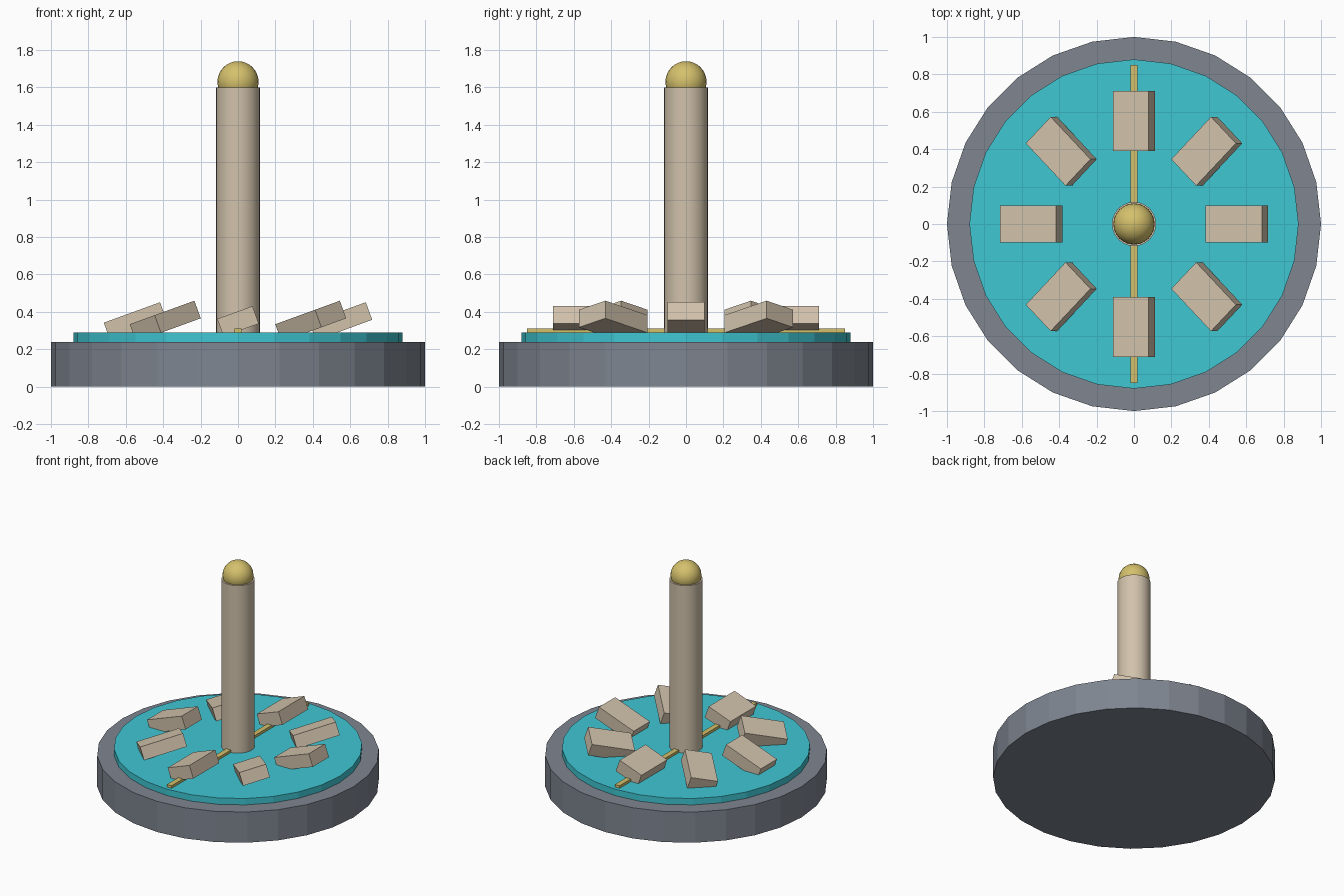
import bpy
from math import radians, sin, cos, tau
from mathutils import Matrix

cube = bpy.data.objects.get("Cube")
if cube:
    bpy.data.objects.remove(cube, do_unlink=True)


def make_material(name, rgb):
    mat = bpy.data.materials.new(name)
    mat.use_nodes = True
    color = (*rgb, 1)
    mat.diffuse_color = color
    mat.node_tree.nodes["Principled BSDF"].inputs["Base Color"].default_value = color
    return mat


grey = make_material("slate grey", (0.21, 0.235, 0.28))
teal = make_material("turquoise", (0.05, 0.57, 0.65))
stone = make_material("sandstone", (0.64, 0.54, 0.41))
gold = make_material("gold", (0.66, 0.53, 0.15))


def finish(name, mat, smooth=False):
    obj = bpy.context.object
    obj.name = name
    obj.data.materials.append(mat)
    if smooth:
        bpy.ops.object.shade_smooth_by_angle(angle=radians(30))
    return obj


def cylinder(name, mat, radius, bottom, top, sides, smooth=False):
    bpy.ops.mesh.primitive_cylinder_add(
        vertices=sides, radius=radius, depth=top - bottom,
        location=(0, 0, (top + bottom) / 2))
    return finish(name, mat, smooth)


def box(name, mat, size, matrix):
    bpy.ops.mesh.primitive_cube_add(size=1)
    obj = finish(name, mat)
    obj.data.transform(Matrix.Diagonal((*size, 1)))
    obj.matrix_world = matrix
    return obj


# Round base with a raised coloured disc
cylinder("base", grey, 1.0, 0, 0.24, 28)
cylinder("disc", teal, 0.88, 0.24, 0.29, 28)

# Central column with a ball on top
cylinder("column", stone, 0.118, 0.28, 1.6, 24, True)
bpy.ops.mesh.primitive_uv_sphere_add(
    segments=24, ring_count=16, radius=0.11, location=(0, 0, 1.63))
finish("ball", gold, True)

# Thin strip across the disc
box("strip", gold, (0.04, 1.7, 0.03), Matrix.Translation((0, 0, 0.295)))

# Ring of radial blocks, all leaning the same way
lean = Matrix.Rotation(radians(-20), 4, 'Y')
for i in range(8):
    a = tau * i / 8
    place = Matrix.Translation((0.55 * cos(a), 0.55 * sin(a), 0.35))
    box(f"block_{i + 1}", stone, (0.32, 0.2, 0.1),
        place @ lean @ Matrix.Rotation(a, 4, 'Z'))
